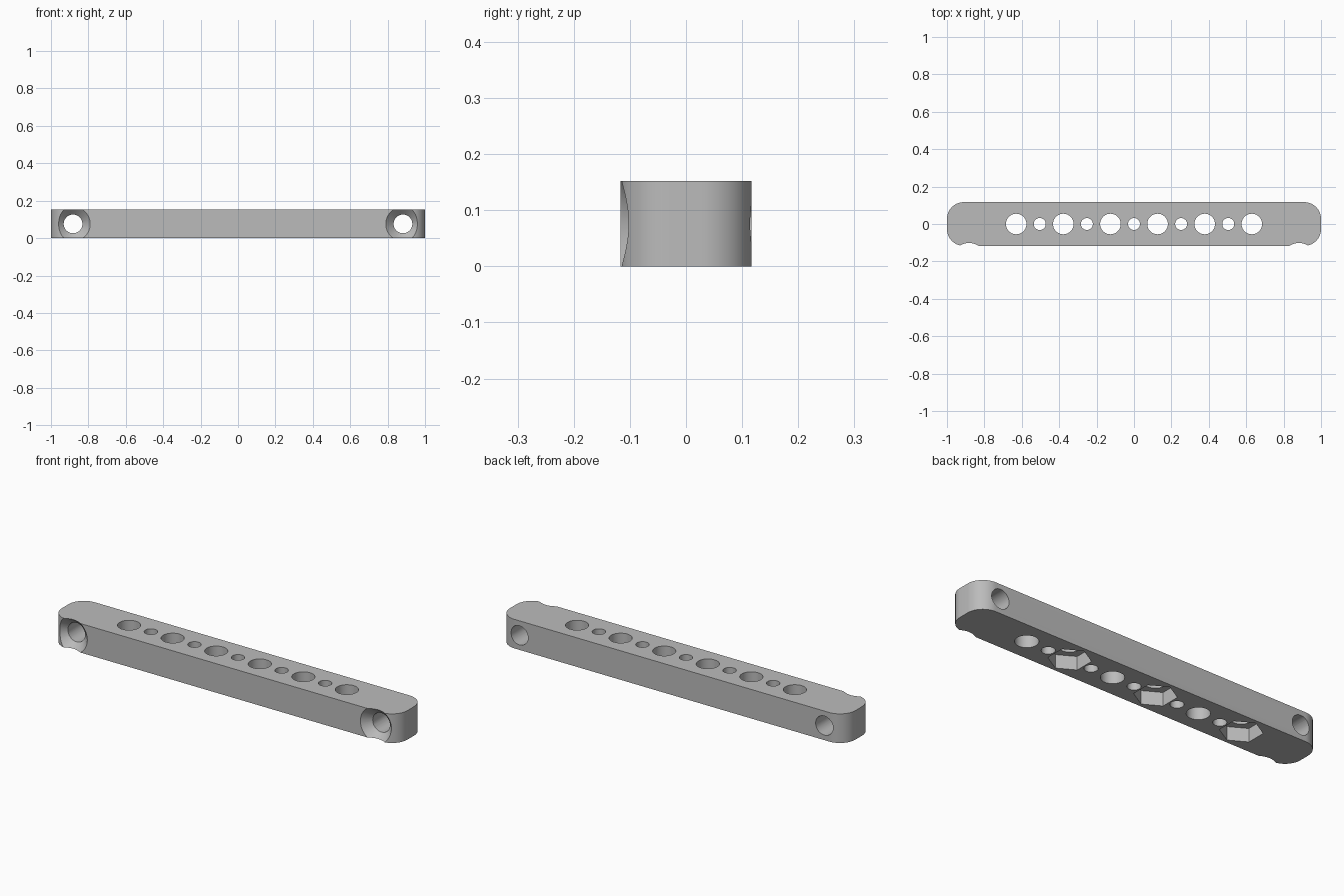
import bpy
import math

cube = bpy.data.objects.get("Cube")
if cube:
    bpy.data.objects.remove(cube, do_unlink=True)

DEPTH, HEIGHT = 0.234, 0.152
CORNER = 0.09
PITCH = 0.252

grey = bpy.data.materials.new("plain grey")
grey.use_nodes = True
colour = (0.5, 0.5, 0.5, 1)
grey.diffuse_color = colour
grey.node_tree.nodes["Principled BSDF"].inputs["Base Color"].default_value = colour


# Rounded bar body
bpy.ops.mesh.primitive_cube_add(size=1, location=(0, 0, HEIGHT / 2))
bar = bpy.context.object
bar.name = "mounting_bar"
bar.scale = (2, DEPTH, HEIGHT)
bpy.ops.object.transform_apply(location=True, rotation=False, scale=True)
bar.data.materials.append(grey)

weights = bar.data.attributes.new("bevel_weight_edge", "FLOAT", "EDGE")
for edge in bar.data.edges:
    a, b = (bar.data.vertices[i].co for i in edge.vertices)
    weights.data[edge.index].value = 1.0 if abs(a.z - b.z) > HEIGHT / 2 else 0.0
bevel = bar.modifiers.new("round corners", "BEVEL")
bevel.limit_method = "WEIGHT"
bevel.width = CORNER
bevel.segments = 16
bpy.ops.object.modifier_apply(modifier=bevel.name)


def cut(sides, r1, r2, length, location, rotation=(0, 0, 0)):
    """Drill the bar with a prism or cone, then discard the cutter."""
    bpy.ops.mesh.primitive_cone_add(vertices=sides, radius1=r1, radius2=r2, depth=length,
                                    location=location, rotation=rotation)
    cutter = bpy.context.object
    cutter.hide_render = True
    drill = bar.modifiers.new("drill", "BOOLEAN")
    drill.operation = "DIFFERENCE"
    drill.solver = "EXACT"
    drill.object = cutter
    bpy.context.view_layer.objects.active = bar
    bpy.ops.object.modifier_apply(modifier=drill.name)
    bpy.data.objects.remove(cutter, do_unlink=True)


# Row of large vertical holes, with a hexagonal nut pocket under every second one
for i in range(6):
    x = (i - 2.5) * PITCH
    cut(48, 0.055, 0.055, 1, (x, 0, 0))
    if i % 2 == 0:
        cut(6, 0.1, 0.1, 0.14, (x, 0, 0))

# Small holes between them
for i in range(5):
    cut(32, 0.032, 0.032, 1, ((i - 2) * PITCH, 0, 0))

# Countersunk screw holes through the front near both ends
for side in (-1, 1):
    x = side * 0.882
    along_y = (-math.pi / 2, 0, 0)
    cut(48, 0.05, 0.05, 1, (x, 0, HEIGHT / 2), along_y)
    outer, inner, margin = 0.092, 0.045, 0.02
    length = outer - inner + margin
    cut(48, outer + margin, inner, length,
        (x, -DEPTH / 2 - margin + length / 2, HEIGHT / 2), along_y)

# Smooth the curved walls, keep the rims crisp
bpy.ops.object.select_all(action="DESELECT")
bar.select_set(True)
bpy.context.view_layer.objects.active = bar
bpy.ops.object.shade_smooth_by_angle(angle=math.radians(30))
